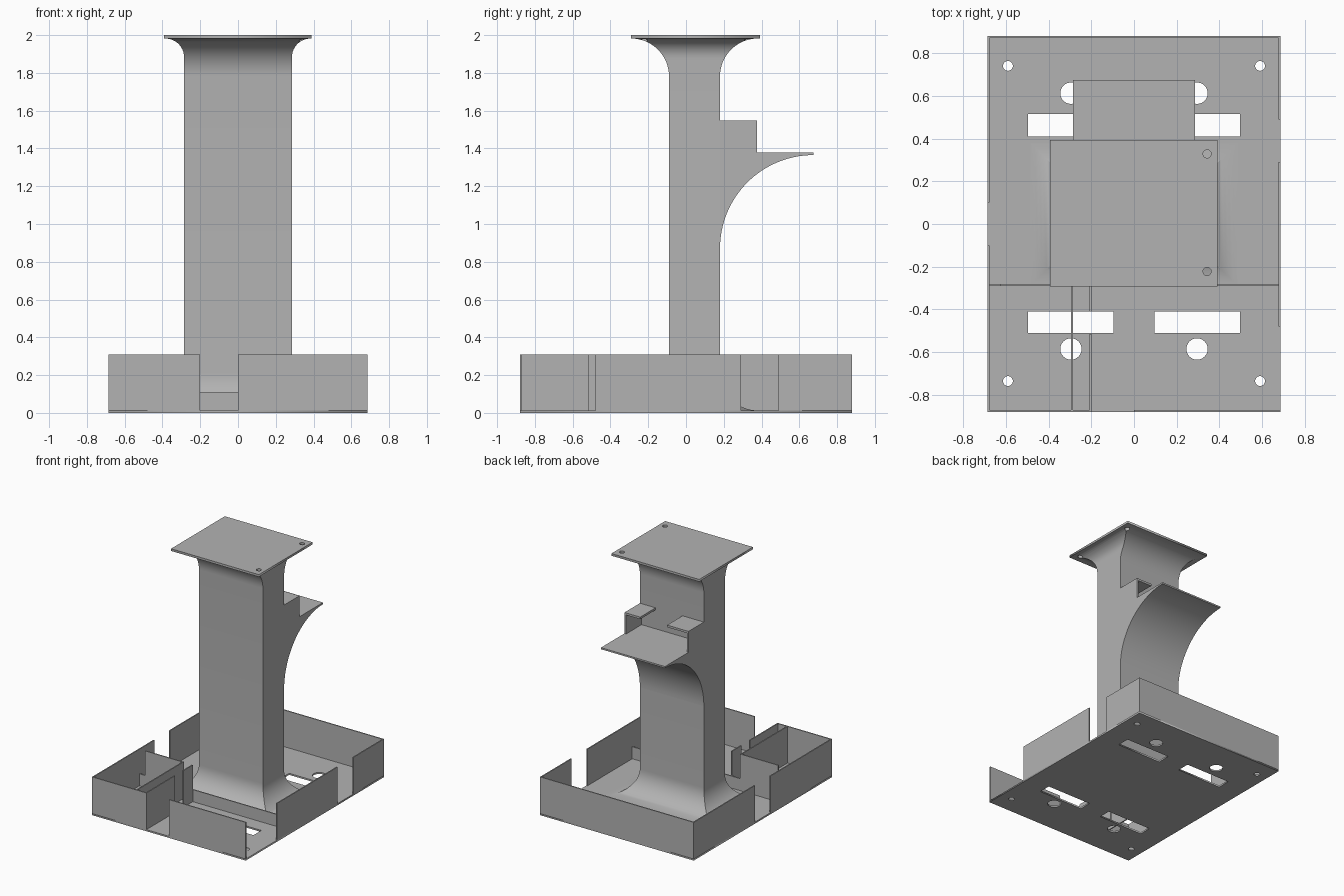
import bpy, bmesh, math
from mathutils import Matrix

cube = bpy.data.objects.get("Cube")
if cube:
    bpy.data.objects.remove(cube, do_unlink=True)

grey = bpy.data.materials.new("plain grey")
grey.use_nodes = True
colour = (0.45, 0.45, 0.45, 1)
grey.diffuse_color = colour
grey.node_tree.nodes["Principled BSDF"].inputs["Base Color"].default_value = colour

SIDE = Matrix(((0, 0, 1, 0), (1, 0, 0, 0), (0, 1, 0, 0), (0, 0, 0, 1)))  # profile in y, z


def from_bmesh(name, bm):
    bmesh.ops.recalc_face_normals(bm, faces=bm.faces)
    mesh = bpy.data.meshes.new(name)
    bm.to_mesh(mesh)
    bm.free()
    mesh.materials.append(grey)
    obj = bpy.data.objects.new(name, mesh)
    bpy.context.collection.objects.link(obj)
    return obj


def box(name, x0, x1, y0, y1, z0, z1):
    bm = bmesh.new()
    bmesh.ops.create_cube(bm, size=1)
    bmesh.ops.scale(bm, vec=(x1 - x0, y1 - y0, z1 - z0), verts=bm.verts)
    bmesh.ops.translate(bm, vec=((x0 + x1) / 2, (y0 + y1) / 2, (z0 + z1) / 2), verts=bm.verts)
    return from_bmesh(name, bm)


def rect(x0, x1, y0, y1):
    return [(x0, y0), (x1, y0), (x1, y1), (x0, y1)]


def circle(x, y, r, n=32):
    return [(x + r * math.cos(i * math.tau / n), y + r * math.sin(i * math.tau / n)) for i in range(n)]


def slab(name, outlines, low, high, frame=Matrix()):
    """Extrude an outline with holes from low to high."""
    curve = bpy.data.curves.new(name, "CURVE")
    curve.dimensions = "2D"
    curve.fill_mode = "BOTH"
    curve.extrude = (high - low) / 2
    for points in outlines:
        spline = curve.splines.new("POLY")
        spline.points.add(len(points) - 1)
        for p, (u, v) in zip(spline.points, points):
            p.co = (u, v, 0, 1)
        spline.use_cyclic_u = True
    temp = bpy.data.objects.new(name + "_outline", curve)
    bpy.context.collection.objects.link(temp)
    bm = bmesh.new()
    bm.from_mesh(temp.to_mesh())
    bpy.data.objects.remove(temp, do_unlink=True)
    bmesh.ops.remove_doubles(bm, verts=bm.verts, dist=0.0001)
    bmesh.ops.translate(bm, vec=(0, 0, (low + high) / 2), verts=bm.verts)
    bm.transform(frame)
    return from_bmesh(name, bm)


def smooth(obj):
    bpy.ops.object.select_all(action="DESELECT")
    obj.select_set(True)
    bpy.context.view_layer.objects.active = obj
    bpy.ops.object.shade_smooth_by_angle(angle=math.radians(30))


# Tray floor with slots, cable holes and screw holes
X, Y, H, T, FLOOR = 0.685, 0.88, 0.308, 0.009, 0.013
holes = []
for s in (-1, 1):
    slot = sorted((s * 0.095, s * 0.495))
    holes += [rect(*slot, -0.51, -0.41), rect(*slot, 0.41, 0.515)]
    holes += [circle(s * 0.295, -0.585, 0.05), circle(s * 0.295, 0.612, 0.05)]
    holes += [circle(s * 0.59, y, 0.023) for y in (-0.735, 0.74)]
slab("tray_floor", [rect(-X, X, -Y, Y)] + holes, 0, FLOOR)

# Outer walls, broken by openings
for i, (a, b) in enumerate([(-X, -0.2), (0, X)]):
    box(f"front_wall_{i + 1}", a, b, -Y, -Y + T, FLOOR, H)
box("back_wall", -X, X, Y - T, Y, FLOOR, H)
for i, (a, b) in enumerate([(-0.48, 0.29), (0.49, Y - T)]):
    box(f"left_wall_{i + 1}", X - T, X, a, b, FLOOR, H)
for i, (a, b) in enumerate([(-Y + T, -0.1), (0.1, Y - T)]):
    box(f"right_wall_{i + 1}", -X, -X + T, a, b, FLOOR, H)

# Inner dividers
CROSS = -0.29
box("cross_wall_low", -X + T, X - T, CROSS, CROSS + T, FLOOR, 0.11)
box("cross_wall_high", -0.625, -0.285, CROSS, CROSS + T, 0.11, H)
box("long_divider", -0.295, -0.286, -Y + T, CROSS, FLOOR, H)
for i, (a, b) in enumerate([(-Y + T, -0.515), (-0.41, CROSS)]):
    box(f"short_divider_{i + 1}", -0.209, -0.2, a, b, FLOOR, H)

# Column with curved flares at foot and head
HALF, BACK, FRONT, TOP = 0.285, 0.18, -0.09, 1.982
STEPS = 16
levels = []
for i in range(STEPS + 1):
    a = math.pi / 2 * i / STEPS
    grow = 0.2 * (1 - math.sin(a))
    levels.append((FLOOR + 0.2 * (1 - math.cos(a)), grow, grow))
for i in range(STEPS + 1):
    a = math.pi / 2 * i / STEPS
    drop = 0.2 * (1 - math.sin(a))
    side = 0.1 - math.sqrt(max(0, 0.1 ** 2 - max(0, 0.1 - drop) ** 2))
    levels.append((TOP - drop, side, 0.2 * (1 - math.cos(a))))
bm = bmesh.new()
rings = []
for z, gx, gy in levels:
    corners = rect(-HALF - gx, HALF + gx, FRONT - gy, BACK + gy)
    rings.append([bm.verts.new((x, y, z)) for x, y in corners])
for lower, upper in zip(rings, rings[1:]):
    for k in range(4):
        n = (k + 1) % 4
        bm.faces.new((lower[k], lower[n], upper[n], upper[k]))
bm.faces.new(rings[0])
bm.faces.new(rings[-1])
column = from_bmesh("column", bm)

# Screw holes carried through the flare
screws = [circle(0.342, y, 0.019) for y in (-0.222, 0.328)]
for outline in screws:
    cutter = slab("screw_cutter", [outline], 1.9, 2.05)
    cutter.hide_render = True
    mod = column.modifiers.new("screw_hole", "BOOLEAN")
    mod.operation, mod.solver, mod.object = "DIFFERENCE", "EXACT", cutter
    bpy.context.view_layer.objects.active = column
    bpy.ops.object.modifier_apply(modifier=mod.name)
    bpy.data.objects.remove(cutter, do_unlink=True)
smooth(column)

# Top plate
slab("top_plate", [rect(-0.392, 0.39, -0.292, 0.392)] + screws, TOP, 2.0)

# Shelf on a curved bracket
R, TIP, SHELF = 0.495, 0.675, 1.378
profile = []
for i in range(33):
    a = math.pi / 2 * i / 32
    profile.append((TIP - R * math.cos(a), 0.87 + R * math.sin(a)))
profile += [(TIP, SHELF), (BACK - 0.02, SHELF), (BACK - 0.02, 0.87)]
smooth(slab("shelf_bracket", [profile], -HALF, HALF, SIDE))

# Two open hoods above the shelf
for name, inner, outer in (("left", 0.145, HALF), ("right", -0.095, -HALF)):
    s = 1 if outer > 0 else -1
    a, b = sorted((inner, outer))
    box(name + "_hood_top", a, b, BACK, 0.376, 1.53, 1.547)
    a, b = sorted((outer - s * 0.015, outer))
    box(name + "_hood_side", a, b, BACK, 0.376, SHELF, 1.53)
